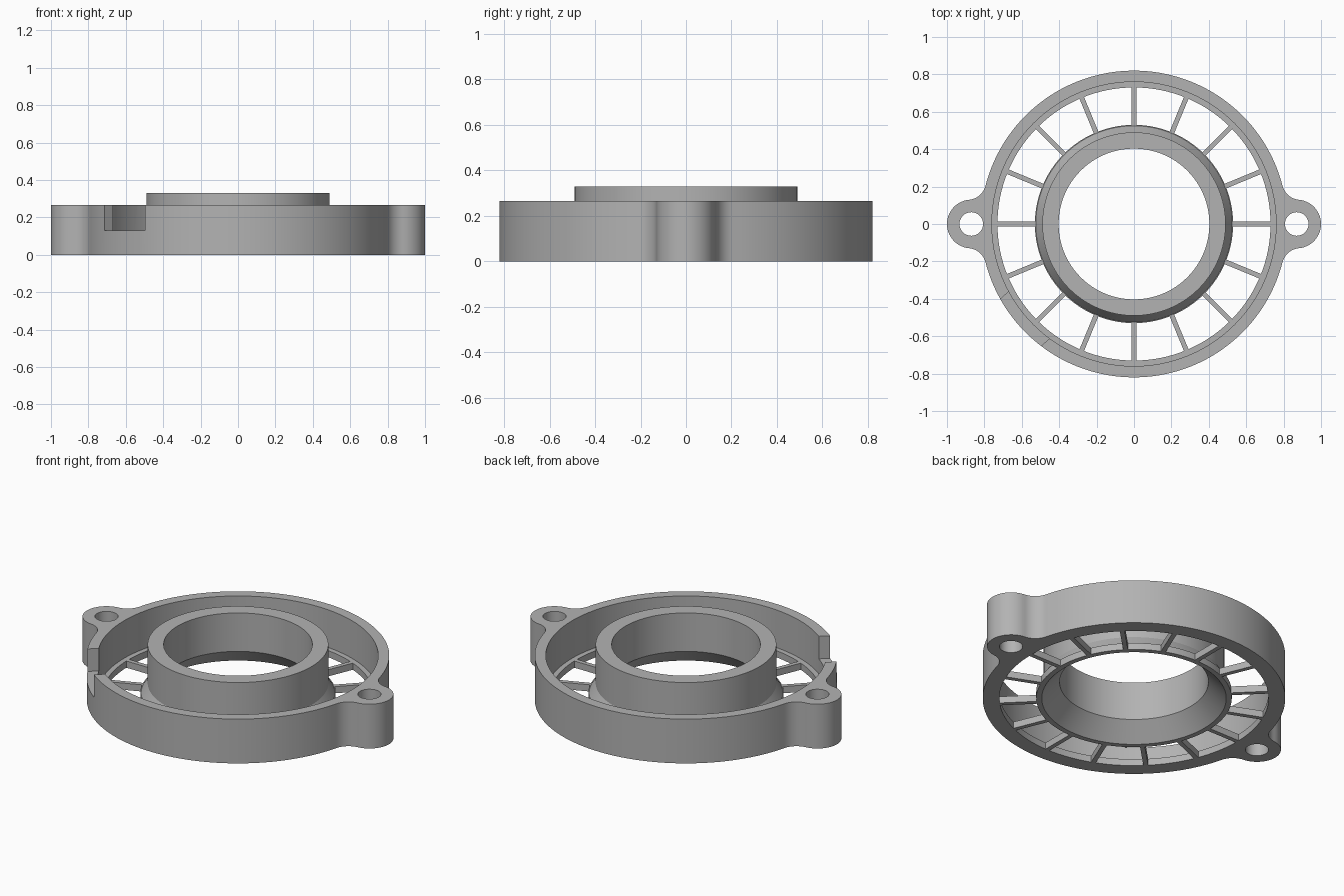
import bpy, bmesh
from math import sin, cos, pi, atan2, radians

if "Cube" in bpy.data.objects:
    bpy.data.objects.remove(bpy.data.objects["Cube"])

H, FLOOR, SEG = 0.265, 0.04, 128
grey = bpy.data.materials.new("grey")
grey.diffuse_color = (0.45, 0.45, 0.45, 1)
grey.use_nodes = True
grey.node_tree.nodes["Principled BSDF"].inputs["Base Color"].default_value = grey.diffuse_color


def make(name, bm):
    bmesh.ops.recalc_face_normals(bm, faces=bm.faces)
    me = bpy.data.meshes.new(name)
    bm.to_mesh(me)
    bm.free()
    me.materials.append(grey)
    ob = bpy.data.objects.new(name, me)
    bpy.context.collection.objects.link(ob)
    return ob


def prism(name, pts, z0, z1):
    bm = bmesh.new()
    f = bm.faces.new([bm.verts.new((x, y, z0)) for x, y in pts])
    ext = bmesh.ops.extrude_face_region(bm, geom=[f])["geom"]
    for v in ext:
        if isinstance(v, bmesh.types.BMVert):
            v.co.z = z1
    return make(name, bm)


def arc(cx, cy, r, a0, a1, n):
    return [(cx + r * cos(a0 + (a1 - a0) * i / n),
             cy + r * sin(a0 + (a1 - a0) * i / n)) for i in range(n + 1)]


def circle(cx, r, n=SEG):
    return arc(cx, 0, r, 0, 2 * pi, n)[:-1]


def lathe(name, profile):
    bm = bmesh.new()
    rings = [[bm.verts.new((r * cos(2 * pi * i / SEG), r * sin(2 * pi * i / SEG), z))
              for i in range(SEG)] for r, z in profile]
    for a, b in zip(rings, rings[1:] + rings[:1]):
        for i in range(SEG):
            j = (i + 1) % SEG
            bm.faces.new((a[i], a[j], b[j], b[i]))
    return make(name, bm)


def smooth(ob):
    bpy.ops.object.select_all(action='DESELECT')
    ob.select_set(True)
    bpy.context.view_layer.objects.active = ob
    bpy.ops.object.shade_smooth_by_angle(angle=radians(25))


def cut(ob, cutter):
    mod = ob.modifiers.new("cut", 'BOOLEAN')
    mod.operation, mod.solver, mod.object = 'DIFFERENCE', 'EXACT', cutter
    bpy.context.view_layer.objects.active = ob
    bpy.ops.object.modifier_apply(modifier=mod.name)
    bpy.data.objects.remove(cutter)


# Housing outline: big circle, two round lugs, tangent fillets between them
R, LX, LR, FR = 0.82, 0.87, 0.13, 0.10
fx = ((R + FR) ** 2 - (LR + FR) ** 2 + LX ** 2) / (2 * LX)
fy = ((R + FR) ** 2 - fx ** 2) ** 0.5
a_ring = atan2(fy, fx)
a_lug = atan2(fy, fx - LX)
half = (arc(LX, 0, LR, -a_lug, a_lug, 28)
        + arc(fx, fy, FR, a_lug - pi, a_ring - pi, 10)[1:] [::1]
        + arc(0, 0, R, a_ring, pi - a_ring, 60)[1:]
        + arc(-fx, fy, FR, -a_ring, pi - a_lug - pi, 10)[1:-1])
# the fillet on the left ends where the left lug starts
half = half[:-9] + arc(-fx, fy, FR, -a_ring, a_lug * -1 + 0.0, 10)[1:-1]
outline = half + [(-x, -y) for x, y in half]
housing = prism("housing", outline, 0, H)

# Bore, inner step, lug holes and wall notch
cut(housing, prism("bore_cutter", circle(0, 0.73), -0.1, 0.5))
cut(housing, prism("step_cutter", circle(0, 0.76), FLOOR, 0.5))
for s in (-1, 1):
    cut(housing, prism("lug_hole_cutter", circle(s * LX, 0.063, 48), -0.1, 0.5))
na = radians(221)
notch = [(u * cos(na) - v * sin(na), u * sin(na) + v * cos(na))
         for u, v in ((0.6, -0.166), (1.0, -0.166), (1.0, 0.166), (0.6, 0.166))]
cut(housing, prism("notch_cutter", notch, 0.13, 0.5))
smooth(housing)

# Hub tube with flared foot
hub = lathe("hub", [(0.50, 0), (0.53, 0), (0.53, FLOOR), (0.525, FLOOR), (0.49, 0.10),
                    (0.49, 0.33), (0.403, 0.33), (0.403, 0.10)])
smooth(hub)

# Radial spokes
for k in range(16):
    a = 2 * pi * k / 16
    pts = [(u * cos(a) - v * sin(a), u * sin(a) + v * cos(a))
           for u, v in ((0.526, -0.013), (0.734, -0.013), (0.734, 0.013), (0.526, 0.013))]
    prism("spoke", pts, 0, FLOOR)
